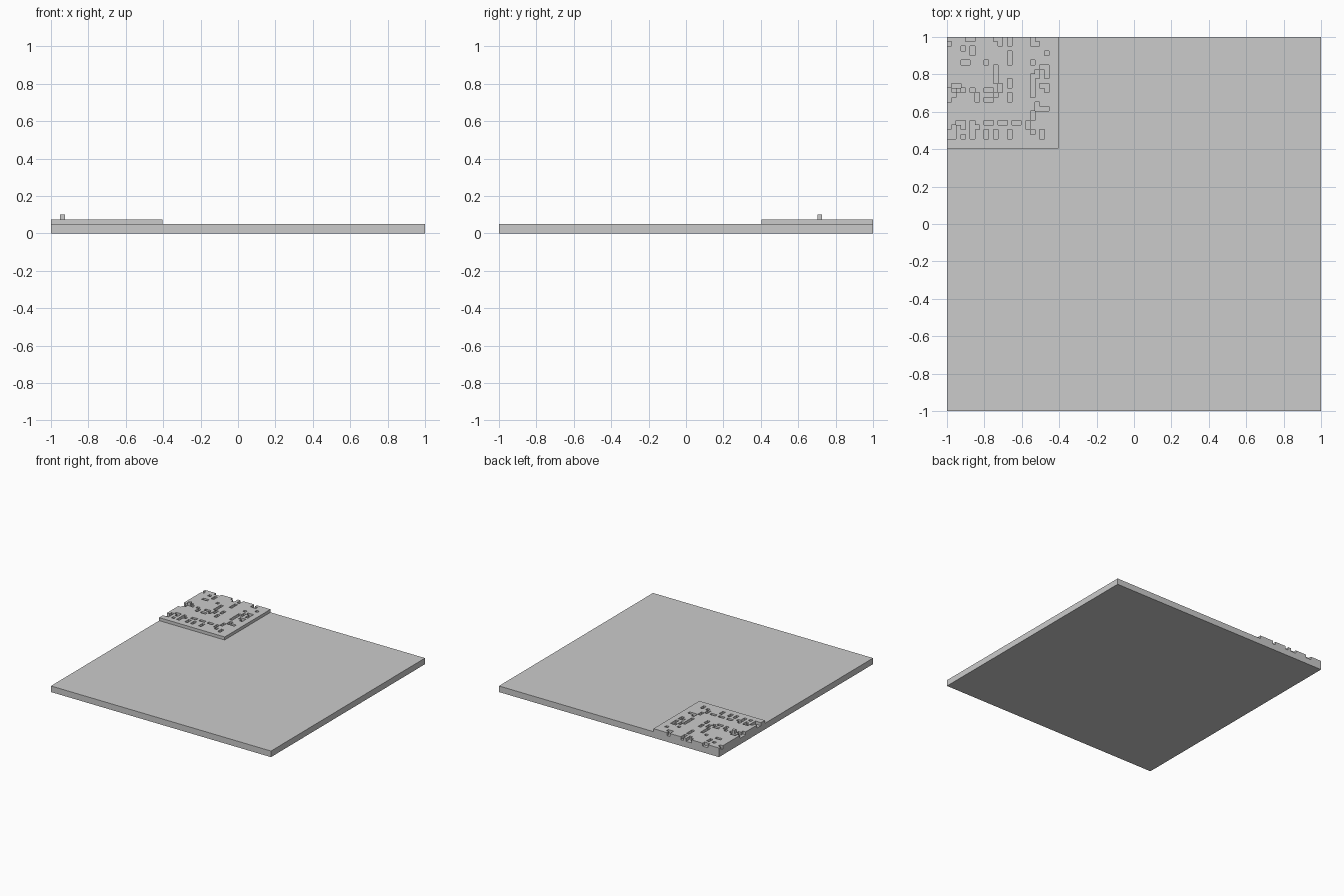
import bpy, bmesh
from mathutils import Vector

old = bpy.data.objects.get("Cube")
if old:
    bpy.data.objects.remove(old)

CELL = 0.0248
CELLS = 24
BASE_TOP, PLATE_TOP, PEG_TOP = 0.05, 0.075, 0.102

grey = bpy.data.materials.new("plain_grey")
grey.use_nodes = True
colour = (0.6, 0.6, 0.6, 1)
grey.diffuse_color = colour
grey.node_tree.nodes["Principled BSDF"].inputs["Base Color"].default_value = colour


def add_object(name, bm):
    bmesh.ops.recalc_face_normals(bm, faces=bm.faces[:])
    mesh = bpy.data.meshes.new(name)
    bm.to_mesh(mesh)
    bm.free()
    mesh.materials.append(grey)
    obj = bpy.data.objects.new(name, mesh)
    bpy.context.collection.objects.link(obj)


def add_box(name, low, high):
    low, high = Vector(low), Vector(high)
    bm = bmesh.new()
    bmesh.ops.create_cube(bm, size=1)
    bmesh.ops.scale(bm, vec=high - low, verts=bm.verts[:])
    bmesh.ops.translate(bm, vec=(low + high) / 2, verts=bm.verts[:])
    add_object(name, bm)


def cell_corner(col, row):
    """Back right corner of a plate cell, counted from the plate's outer corner."""
    return -1 + col * CELL, 1 - row * CELL


# Pockets through the corner plate, as (column, row) of their first cell
wide_pockets = [(4, 0), (18, 1), (3, 5), (20, 6), (18, 8), (1, 10), (20, 10), (8, 11),
                (0, 12), (8, 13), (20, 15), (2, 18), (8, 18), (11, 18), (14, 18),
                (5, 19), (0, 20), (0, 21)]
tall_pockets = [(11, 0), (13, 0), (5, 2), (13, 3), (10, 6), (21, 7), (10, 8), (13, 9),
                (18, 9), (11, 10), (18, 11), (6, 12), (13, 12), (19, 14), (18, 16),
                (5, 20), (8, 20), (10, 20), (13, 20), (20, 20)]
small_pockets = [(10, 0), (18, 0), (0, 1), (3, 2), (21, 3), (8, 5), (13, 5), (18, 5),
                 (19, 7), (0, 11), (3, 11), (5, 11), (21, 11), (10, 12), (0, 13),
                 (5, 18), (17, 18), (1, 19), (3, 19), (17, 19), (18, 20), (3, 21)]

open_cells = set()
for pockets, width, depth in ((wide_pockets, 2, 1), (tall_pockets, 1, 2),
                              (small_pockets, 1, 1)):
    for col, row in pockets:
        open_cells |= {(col + i, row + j) for i in range(width) for j in range(depth)}

# Wide base slab
add_box("base_slab", (-1, -1, 0), (1, 1, BASE_TOP))

# Corner plate: every closed cell, joined and raised
bm = bmesh.new()
for col in range(CELLS):
    for row in range(CELLS):
        if (col, row) not in open_cells:
            x, y = cell_corner(col, row)
            corners = ((x, y - CELL), (x + CELL, y - CELL), (x + CELL, y), (x, y))
            bm.faces.new([bm.verts.new((a, b, BASE_TOP)) for a, b in corners])
bmesh.ops.remove_doubles(bm, verts=bm.verts[:], dist=CELL / 10)
raised = bmesh.ops.extrude_face_region(bm, geom=bm.faces[:], use_keep_orig=True)
top_verts = [g for g in raised["geom"] if isinstance(g, bmesh.types.BMVert)]
bmesh.ops.translate(bm, vec=(0, 0, PLATE_TOP - BASE_TOP), verts=top_verts)
add_object("corner_plate", bm)

# Small peg standing on the plate
x, y = cell_corner(2, 11)
add_box("peg", (x, y - CELL, PLATE_TOP), (x + CELL, y, PEG_TOP))
